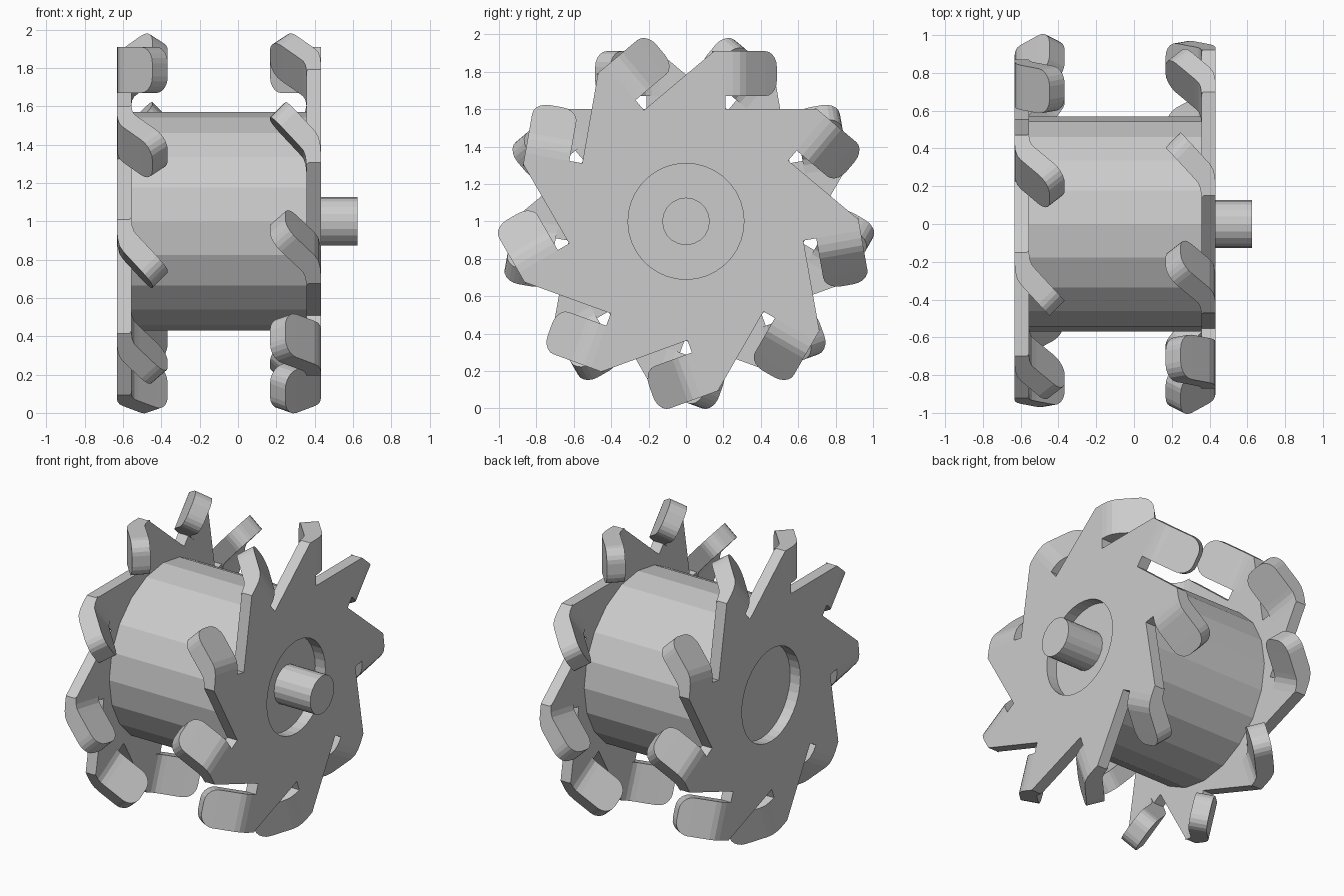
import bpy, bmesh, math
from mathutils import Matrix, Vector

if "Cube" in bpy.data.objects:
    bpy.data.objects.remove(bpy.data.objects["Cube"])

N = 9                      # claws per plate
STEP = 2 * math.pi / N
X_IN, X_OUT = 0.357, 0.432 # faces of the right plate
AXIS_Z = 1.0
HOLE_R = 0.31


def turn(y, z, a):
    return (y * math.cos(a) - z * math.sin(a), y * math.sin(a) + z * math.cos(a))


def add_sheet(bm):
    """Saw-tooth plate with a centre hole, one n-gon per tooth, then extruded."""
    notch = (0.21, 0.60)
    a0 = math.atan2(notch[1], notch[0])
    faces = []
    for k in range(N):
        outer = [notch, (0.21, 0.67), (0.21, 0.91), (0.15, 0.91), turn(*notch, STEP)]
        inner = [(HOLE_R * math.cos(a0 + STEP * i / 4), HOLE_R * math.sin(a0 + STEP * i / 4))
                 for i in range(4, -1, -1)]
        pts = [turn(y, z, k * STEP) for y, z in outer + inner]
        faces.append(bm.faces.new([bm.verts.new((X_IN, y, z)) for y, z in pts]))
    bmesh.ops.remove_doubles(bm, verts=bm.verts, dist=1e-4)
    res = bmesh.ops.extrude_face_region(bm, geom=bm.faces[:], use_keep_orig=True)
    top = [v for v in res["geom"] if isinstance(v, bmesh.types.BMVert)]
    bmesh.ops.translate(bm, verts=top, vec=(X_OUT - X_IN, 0, 0))


def claw_stations():
    """Bent strip: (inner x, y), (outer x, y), inset at the rounded tip."""
    st = [((0.357, 0.14), (0.432, 0.21), 0), ((0.352, 0.185), (0.429, 0.25), 0),
          ((0.341, 0.215), (0.419, 0.29), 0), ((0.32, 0.24), (0.40, 0.32), 0)]
    tip_in, tip_out, r = Vector((0.167, 0.405)), Vector((0.247, 0.486)), 0.085
    back = Vector((1, -1.07)).normalized()
    for i in range(6):
        a = math.pi / 2 * i / 5
        d = back * (r * (1 - math.sin(a)))
        st.append((tip_in + d, tip_out + d, r * (1 - math.cos(a))))
    return st


def add_claw(bm, ang):
    rings = []
    for (xi, yi), (xo, yo), inset in claw_stations():
        lo, hi = 0.67 + inset, 0.91 - inset
        quad = [(xi, yi, lo), (xo, yo, lo), (xo, yo, hi), (xi, yi, hi)]
        rings.append([bm.verts.new((x, *turn(y, z, ang))) for x, y, z in quad])
    for r0, r1 in zip(rings, rings[1:]):
        for j in range(4):
            bm.faces.new((r0[j], r0[(j + 1) % 4], r1[(j + 1) % 4], r1[j]))
    bm.faces.new(rings[0])
    bm.faces.new(rings[-1])


def finish(bm, name):
    bmesh.ops.recalc_face_normals(bm, faces=bm.faces)
    mesh = bpy.data.meshes.new(name)
    bm.to_mesh(mesh)
    bm.free()
    ob = bpy.data.objects.new(name, mesh)
    bpy.context.collection.objects.link(ob)
    return ob


def cylinder(name, r, x0, x1, n):
    bm = bmesh.new()
    m = Matrix.Translation(((x0 + x1) / 2, 0, AXIS_Z)) @ Matrix.Rotation(math.pi / 2, 4, 'Y')
    bmesh.ops.create_cone(bm, cap_ends=True, segments=n, radius1=r, radius2=r,
                          depth=x1 - x0, matrix=m)
    return finish(bm, name)


# Toothed end plates with bent claws; the left one is the right one turned half round
bm = bmesh.new()
add_sheet(bm)
for k in range(N):
    add_claw(bm, k * STEP)
right = finish(bm, "right_claw_plate")
right.location.z = AXIS_Z
left = bpy.data.objects.new("left_claw_plate", right.data)
bpy.context.collection.objects.link(left)
left.rotation_euler.z = math.pi
left.location = (-0.2, 0, AXIS_Z)

# Drum between the plates and the stub shaft
cylinder("drum", 0.57, -0.557, 0.357, 20)
cylinder("shaft", 0.127, 0.34, 0.625, 20)
